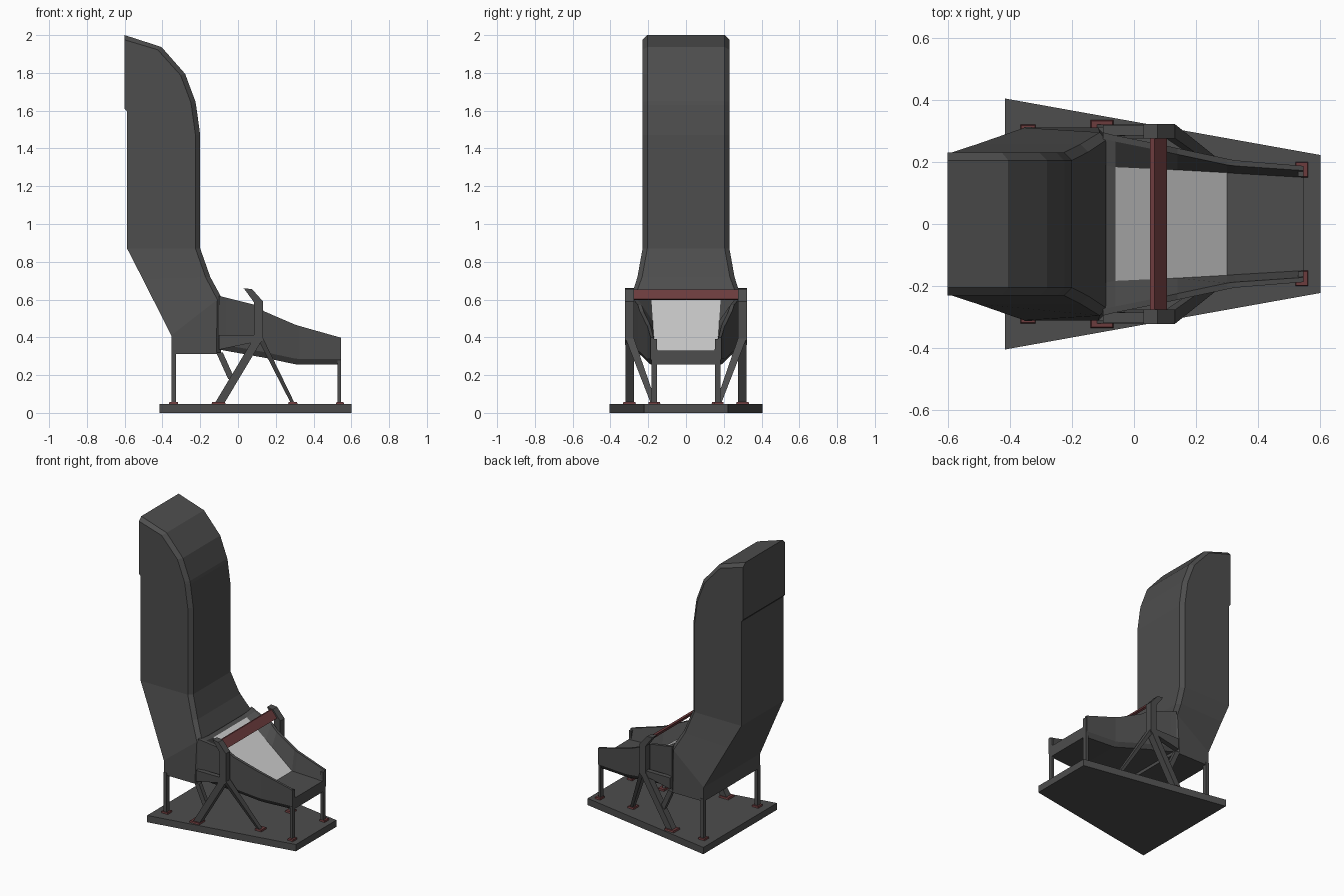
import bpy, bmesh
from mathutils import Vector

if "Cube" in bpy.data.objects:
    bpy.data.objects.remove(bpy.data.objects["Cube"])


def material(name, rgb):
    m = bpy.data.materials.new(name)
    m.diffuse_color = (*rgb, 1)
    m.use_nodes = True
    m.node_tree.nodes["Principled BSDF"].inputs["Base Color"].default_value = m.diffuse_color
    return m


GREY = material("dark grey", (0.075, 0.075, 0.075))
RED = material("dull red", (0.15, 0.045, 0.047))
LIGHT = material("light grey", (0.62, 0.62, 0.62))


def loft(name, rings, mat, mats2=None, rule=None):
    """Skin a list of equal-length rings and cap both ends."""
    bm = bmesh.new()
    vs = [[bm.verts.new(p) for p in r] for r in rings]
    n = len(rings[0])
    for i, (a, b) in enumerate(zip(vs, vs[1:])):
        for j in range(n):
            k = (j + 1) % n
            f = bm.faces.new((a[j], a[k], b[k], b[j]))
            if rule and rule(i, j):
                f.material_index = 1
    bm.faces.new(vs[0])
    bm.faces.new(vs[-1])
    bmesh.ops.recalc_face_normals(bm, faces=bm.faces)
    me = bpy.data.meshes.new(name)
    bm.to_mesh(me)
    bm.free()
    me.materials.append(mat)
    if mats2:
        me.materials.append(mats2)
    ob = bpy.data.objects.new(name, me)
    bpy.context.collection.objects.link(ob)
    return ob


def prism(name, profile, y0, y1, mat):
    """Extrude an xz profile along y."""
    return loft(name, [[(x, y, z) for x, z in profile] for y in (y0, y1)], mat)


def leg(name, top, bottom, size_top, size_bottom, mat):
    """Bar with level rectangular ends."""
    rings = []
    for (x, y, z), (a, b) in ((top, size_top), (bottom, size_bottom)):
        a, b = a / 2, b / 2
        rings.append([(x - a, y - b, z), (x + a, y - b, z),
                      (x + a, y + b, z), (x - a, y + b, z)])
    return loft(name, rings, mat)


# Tapered base plate
loft("base_plate", [[(-0.416, -0.404, z), (0.6, -0.222, z), (0.6, 0.222, z),
                     (-0.416, 0.404, z)] for z in (0, 0.047)], GREY)

# Tall hood: back xz, front xz, back half width, front half width
rows = [
    (-.60, 1.90, -.60, 2.00, .23, .23),
    (-.60, 1.80, -.405, 1.937, .23, .23),
    (-.60, 1.70, -.28, 1.795, .23, .23),
    (-.60, 1.61, -.226, 1.65, .23, .23),
    (-.587, 1.595, -.222, 1.63, .23, .23),
    (-.587, 1.47, -.20, 1.47, .23, .23),
    (-.587, 0.87, -.20, 0.87, .23, .23),
    (-.505, 0.71, -.147, 0.72, .257, .257),
    (-.353, 0.41, -.09, 0.615, .31, .295),
    (-.353, 0.312, -.09, 0.312, .31, .31),
]
rings = []
for bx, bz, fx, fz, wb, wf in rows:
    b, f = Vector((bx, bz)), Vector((fx, fz))
    c = f + (b - f).normalized() * 0.025       # chamfered front corner
    rings.append([(bx, -wb, bz), (c.x, -wf, c.y), (fx, -wf + .025, fz),
                  (fx, wf - .025, fz), (c.x, wf, c.y), (bx, wb, bz)])
loft("hood", rings, GREY)

# Sloping chute: x, bottom z, rim z, floor z, outer, inner, floor half widths
stations = [
    (-.10, .335, .620, .612, .295, .275, .19),
    (-.06, .328, .609, .600, .285, .265, .183),
    (.09, .301, .572, .488, .255, .235, .176),
    (.14, .292, .537, .450, .244, .224, .174),
    (.30, .258, .468, .330, .210, .190, .165),
    (.325, .255, .460, .330, .205, .187, .163),
    (.545, .255, .398, .330, .187, .172, .150),
]
rings = [[(x, -o, zt), (x, -o, zb + .03), (x, -o + .02, zb), (x, o - .02, zb),
          (x, o, zb + .03), (x, o, zt), (x, i, zt), (x, f, zf), (x, -f, zf),
          (x, -i, zt)] for x, zb, zt, zf, o, i, f in stations]
loft("chute", rings, GREY, LIGHT, lambda i, j: j == 7 and 1 <= i <= 3)

# Red cross bar
prism("cross_bar", [(.052, .648), (.066, .652), (.107, .602), (.095, .597)],
      -.28, .28, RED)

for s, side in ((-1, "front"), (1, "back")):
    # Hooked bracket post and its link to the hood
    prism(side + "_bracket_post",
          [(.03, .66), (.075, .655), (.132, .59), (.132, .385), (.108, .36),
           (.085, .385), (.085, .585), (.045, .64)], s * .275, s * .322, GREY)
    prism(side + "_bracket_link",
          [(-.10, .412), (.09, .412), (.09, .375), (-.10, .335)],
          s * .285, s * .318, GREY)
    # Diagonal legs and brace
    leg(side + "_rear_diagonal", (.108, s * .298, .395), (-.10, s * .298, .047),
        (.05, .046), (.05, .046), GREY)
    leg(side + "_fore_diagonal", (.118, s * .298, .395), (.292, s * .17, .047),
        (.03, .045), (.02, .03), GREY)
    leg(side + "_brace", (-.098, s * .298, .32), (-.035, s * .298, .18),
        (.035, .03), (.035, .03), GREY)
    # Upright legs
    leg(side + "_rear_leg", (-.341, s * .298, .33), (-.341, s * .298, .047),
        (.024, .03), (.024, .03), GREY)
    leg(side + "_fore_leg", (.537, s * .168, .39), (.537, s * .168, .047),
        (.018, .03), (.018, .03), GREY)
    # Red foot pads
    for label, x, y, a, b in (("rear_leg", -.341, .295, .05, .05),
                              ("rear_diagonal", -.103, .3, .075, .07),
                              ("fore_diagonal", .29, .165, .05, .06),
                              ("fore_leg", .54, .175, .042, .05)):
        leg(f"{side}_{label}_foot", (x, s * y, .058), (x, s * y, .045),
            (a * .9, b * .9), (a, b), RED)
